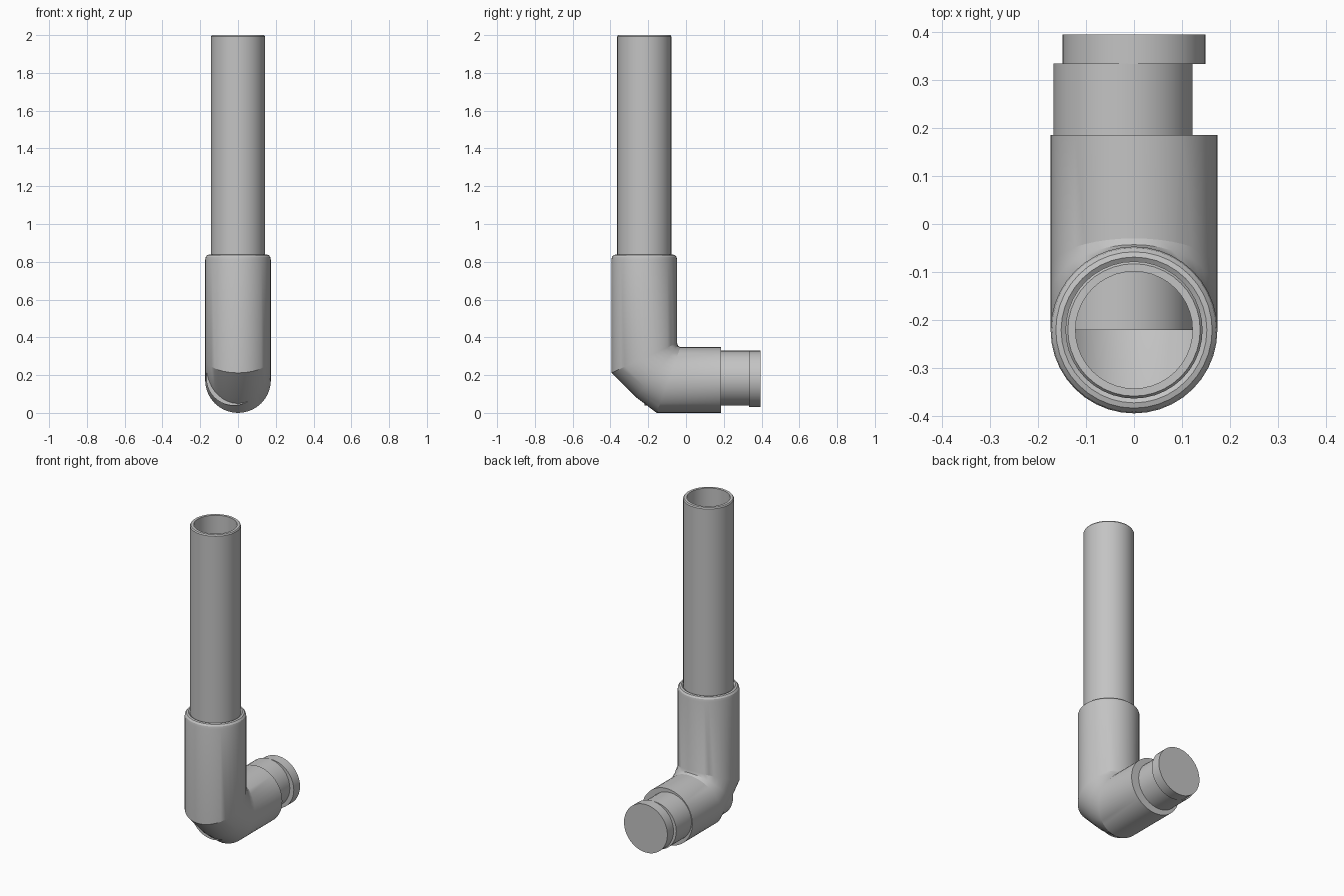
import bpy, bmesh, math
from mathutils import Vector

cube = bpy.data.objects.get("Cube")
if cube:
    bpy.data.objects.remove(cube, do_unlink=True)

grey = bpy.data.materials.new("plain_grey")
grey.use_nodes = True
colour = (0.55, 0.55, 0.55, 1)
grey.diffuse_color = colour
grey.node_tree.nodes["Principled BSDF"].inputs["Base Color"].default_value = colour

AXIS_Y = -0.221   # axis of the upright pipe
R = 0.174         # elbow radius
SIDES = 40


def upright(r, z):
    """Level ring around the upright axis: outer point, inner point, half width, x."""
    return (AXIS_Y - r, z), (AXIS_Y + r, z), r, 0


def lying(r, y, z=R, x=0):
    """Ring around a horizontal axis running front to back."""
    return (y, z - r), (y, z + r), r, x


def loft(name, rings, cap_start=False, cap_end=False, closed=False):
    """Skin a series of elliptical rings."""
    bm = bmesh.new()
    loops = []
    for a, b, r, x in rings:
        a, b = Vector((x, *a)), Vector((x, *b))
        mid, half = (a + b) / 2, (a - b) / 2
        angles = [math.tau * i / SIDES for i in range(SIDES)]
        loops.append([bm.verts.new(mid + half * math.cos(t) + Vector((r * math.sin(t), 0, 0)))
                      for t in angles])
    pairs = list(zip(loops, loops[1:]))
    if closed:
        pairs.append((loops[-1], loops[0]))
    for p, q in pairs:
        for i in range(SIDES):
            j = (i + 1) % SIDES
            bm.faces.new((p[i], p[j], q[j], q[i]))
    if cap_start:
        bm.faces.new(loops[0])
    if cap_end:
        bm.faces.new(loops[-1])
    bmesh.ops.recalc_face_normals(bm, faces=bm.faces)
    mesh = bpy.data.meshes.new(name)
    bm.to_mesh(mesh)
    bm.free()
    mesh.materials.append(grey)
    obj = bpy.data.objects.new(name, mesh)
    bpy.context.collection.objects.link(obj)
    bpy.ops.object.select_all(action="DESELECT")
    obj.select_set(True)
    bpy.context.view_layer.objects.active = obj
    bpy.ops.object.shade_smooth_by_angle(angle=math.radians(25))
    return obj


# Elbow: rounded collar, upright sleeve, mitred bend, horizontal sleeve, end ring
loft("elbow", [
    upright(0.143, 0.832), upright(0.152, 0.838), upright(0.163, 0.835),
    upright(0.171, 0.825), upright(R, 0.81),
    ((-0.395, 0.212), (-0.047, 0.37), R, 0),
    ((-0.265, 0.083), (-0.043, 0.356), R, 0),
    ((-0.155, 0.0), (-0.03, 0.348), R, 0),
    lying(R, 0.186), lying(0.115, 0.186),
])

# Upright hollow pipe with a softened top edge
loft("upright_pipe", [
    upright(0.143, 0.4), upright(0.143, 1.993), upright(0.138, 2.0),
    upright(0.122, 2.0), upright(0.122, 0.4),
], closed=True)

# Side stub reaching into the elbow, slightly off axis
loft("side_stub", [
    lying(0.145, AXIS_Y, 0.184, -0.023), lying(0.145, 0.335, 0.184, -0.023),
], cap_start=True, cap_end=True)

# Closed disc on the end of the stub
loft("end_cap", [
    lying(0.149, 0.334, 0.18), lying(0.149, 0.395, 0.18),
], cap_start=True, cap_end=True)
